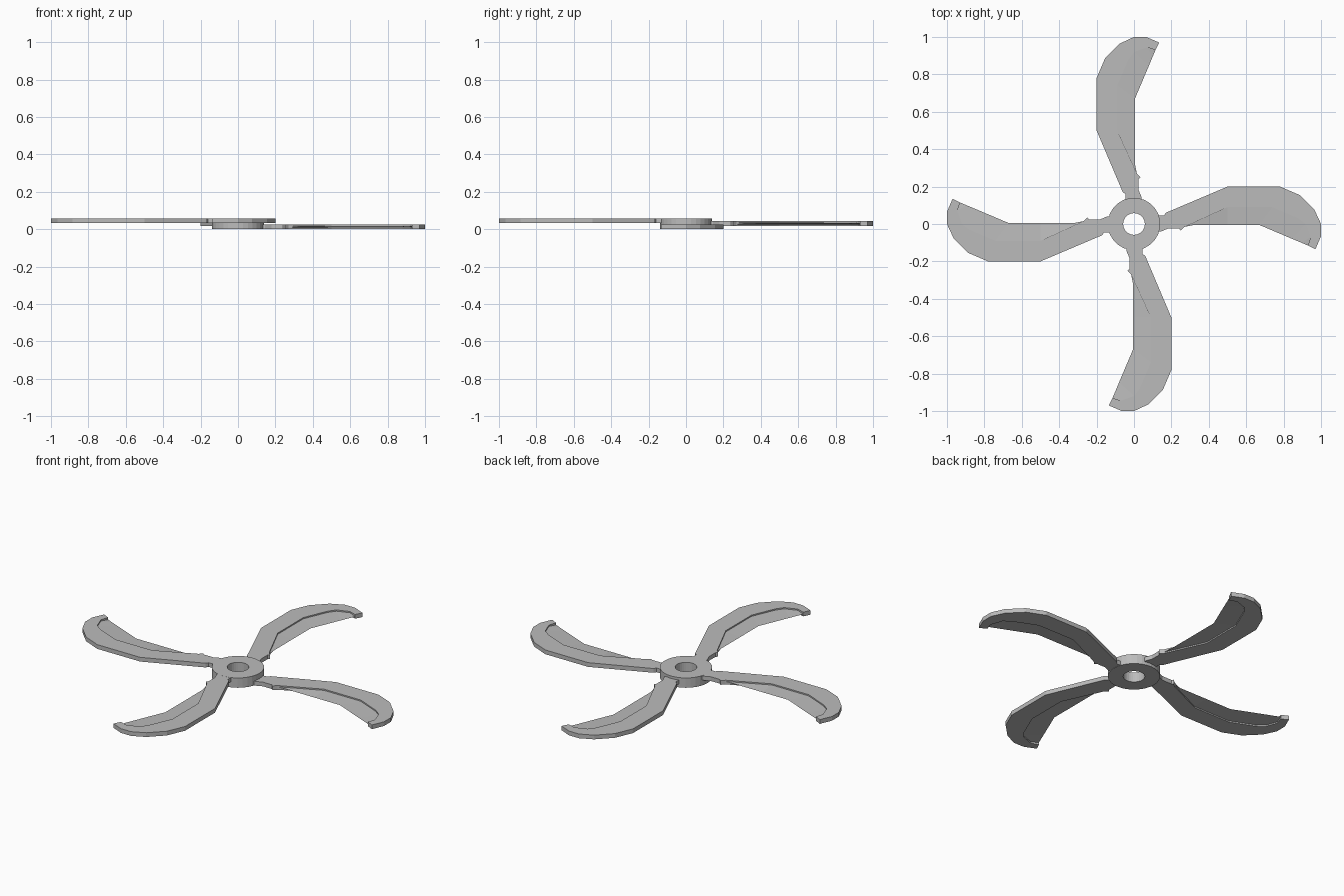
import bpy, bmesh, math
from mathutils import Matrix

cube = bpy.data.objects.get("Cube")
if cube:
    bpy.data.objects.remove(cube, do_unlink=True)

grey = bpy.data.materials.new("plain grey")
grey.use_nodes = True
grey.diffuse_color = (0.5, 0.5, 0.5, 1)
grey.node_tree.nodes["Principled BSDF"].inputs["Base Color"].default_value = (0.5, 0.5, 0.5, 1)

HEIGHT, THICK = 0.058, 0.025
HUB_R, HOLE_R = 0.14, 0.058

# Blade outline: convex side, step line and sharp concave edge
OUTER = [(-0.045, 0.12), (-0.045, 0.16), (-0.06, 0.17), (-0.2, 0.5), (-0.2, 0.78),
         (-0.155, 0.885), (-0.075, 0.965), (0, 1), (0.065, 1), (0.135, 0.97)]
STEP = [(0.015, 0.27), (-0.09, 0.5), (-0.09, 0.74), (-0.03, 0.88), (0, 0.92),
        (0.07, 0.945), (0.115, 0.93)]
EDGE = [(0.005, 0.32), (0.005, 0.5), (0.005, 0.67), (0.05, 0.776), (0.08, 0.847),
        (0.1, 0.895)]
NUB = [(0.035, 0.25), (0.025, 0.24), (0.025, 0.18), (0.04, 0.145), (0.04, 0.12)]


def finish(name, bm):
    bmesh.ops.recalc_face_normals(bm, faces=bm.faces)
    mesh = bpy.data.meshes.new(name)
    bm.to_mesh(mesh)
    bm.free()
    mesh.materials.append(grey)
    obj = bpy.data.objects.new(name, mesh)
    bpy.context.collection.objects.link(obj)
    return obj


def make_blade(name, angle, z):
    bm = bmesh.new()
    half = THICK / 2
    # Thick spine with hooked tip
    outline = OUTER + STEP[::-1] + NUB
    face = bm.faces.new([bm.verts.new((x, y, -half)) for x, y in outline])
    ext = bmesh.ops.extrude_face_region(bm, geom=[face])
    bmesh.ops.translate(bm, vec=(0, 0, THICK),
                        verts=[v for v in ext["geom"] if isinstance(v, bmesh.types.BMVert)])
    # Thin web tapering to a cutting edge
    tip = bm.verts.new((*STEP[-1], 0))
    edge = [bm.verts.new((*p, 0)) for p in EDGE] + [tip]
    sides = []
    for h in (-0.4 * half, 0.4 * half):
        root = [bm.verts.new((*p, h)) for p in STEP[:-1]] + [tip]
        sides.append(root)
        for i in range(len(root) - 1):
            quad = [root[i], root[i + 1], edge[i + 1], edge[i]]
            bm.faces.new(list(dict.fromkeys(quad)))
    low, high = sides
    bm.faces.new([low[0], edge[0], high[0]])
    for i in range(len(low) - 1):
        bm.faces.new(list(dict.fromkeys([low[i], low[i + 1], high[i + 1], high[i]])))
    bm.transform(Matrix.Translation((0, 0, z)) @ Matrix.Rotation(angle, 4, "Z"))
    return finish(name, bm)


# Blades at staggered heights around the hub
top = HEIGHT - THICK / 2 - 0.0005
for name, turn, z in (("back_blade", 0, 0.031), ("right_blade", 1, top),
                      ("front_blade", 2, top), ("left_blade", 3, THICK / 2 + 0.001)):
    make_blade(name, turn * math.pi / 2, z)

# Ring hub with a round bore
bm = bmesh.new()
SEG = 32
rings = []
for r, z in ((HUB_R, 0), (HUB_R, HEIGHT), (HOLE_R, HEIGHT), (HOLE_R, 0)):
    rings.append([bm.verts.new((r * math.cos(math.tau * i / SEG),
                                r * math.sin(math.tau * i / SEG), z)) for i in range(SEG)])
for k in range(4):
    a, b = rings[k], rings[(k + 1) % 4]
    for i in range(SEG):
        j = (i + 1) % SEG
        bm.faces.new([a[i], a[j], b[j], b[i]])
finish("hub", bm)
